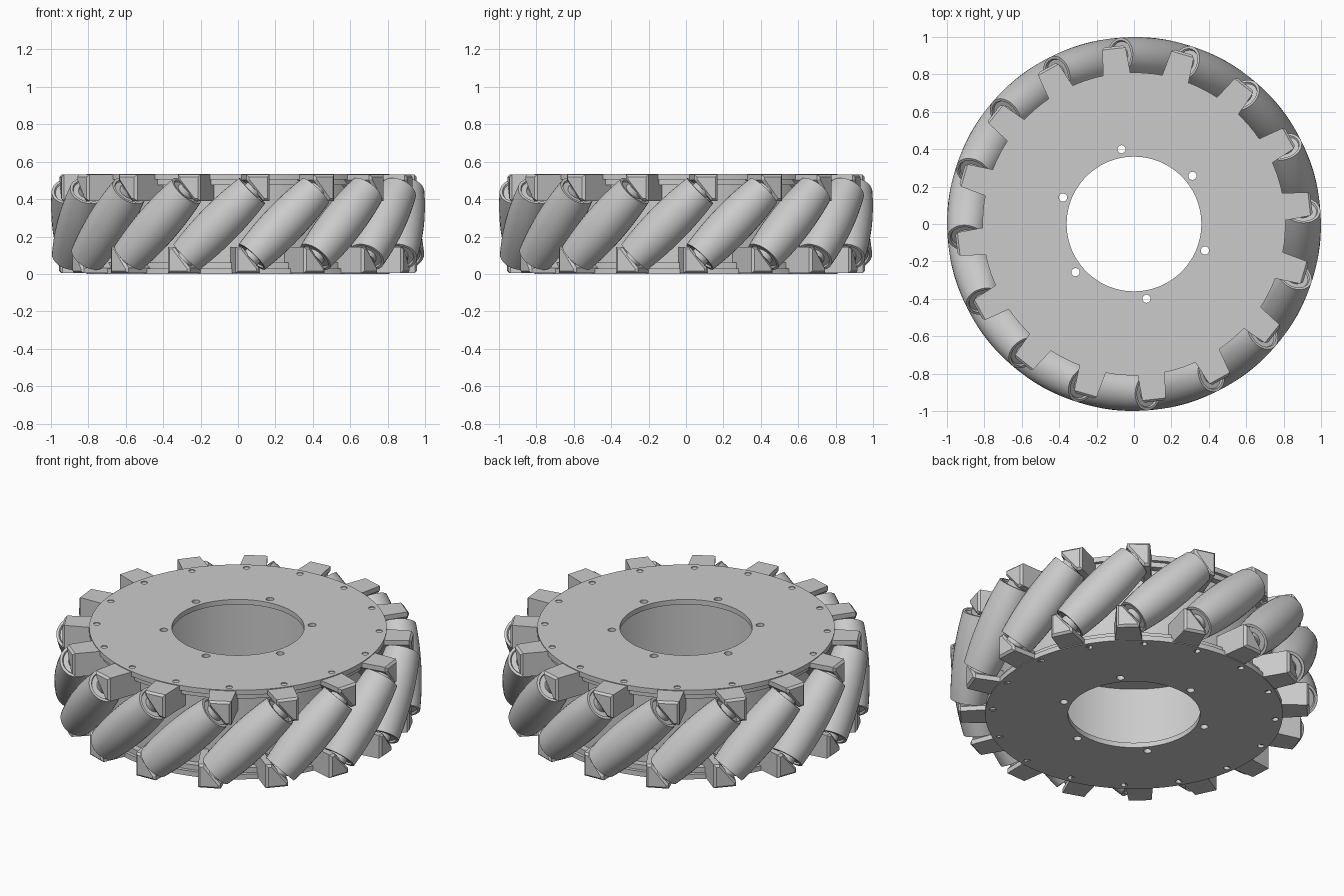
import bpy, bmesh, math
from mathutils import Matrix, Vector

cube = bpy.data.objects.get("Cube")
if cube:
    bpy.data.objects.remove(cube, do_unlink=True)

HEIGHT = 0.535
MID = HEIGHT / 2
COUNT = 16
STEP = 2 * math.pi / COUNT
FIRST = math.radians(-96.5)       # angle of the first roller
LUG_OFFSET = math.radians(12.9)   # lug angle relative to its roller
RC = 0.885                        # roller centre distance

grey = bpy.data.materials.new("plain_grey")
grey.use_nodes = True
color = (0.6, 0.6, 0.6, 1)
grey.diffuse_color = color
grey.node_tree.nodes["Principled BSDF"].inputs["Base Color"].default_value = color


def make_object(name, bm, smooth=False):
    bmesh.ops.recalc_face_normals(bm, faces=bm.faces[:])
    mesh = bpy.data.meshes.new(name)
    bm.to_mesh(mesh)
    bm.free()
    mesh.materials.append(grey)
    obj = bpy.data.objects.new(name, mesh)
    bpy.context.collection.objects.link(obj)
    if smooth:
        smooth_object(obj)
    return obj


def smooth_object(obj):
    bpy.ops.object.select_all(action='DESELECT')
    obj.select_set(True)
    bpy.context.view_layer.objects.active = obj
    bpy.ops.object.shade_smooth_by_angle(angle=math.radians(30))


def lathe(profile, steps, closed):
    """Spin a list of (radius, height) points around z."""
    bm = bmesh.new()
    verts = [bm.verts.new((r, 0, z)) for r, z in profile]
    edges = [bm.edges.new(pair) for pair in zip(verts, verts[1:])]
    if closed:
        edges.append(bm.edges.new((verts[-1], verts[0])))
    bmesh.ops.spin(bm, geom=verts + edges, cent=(0, 0, 0), axis=(0, 0, 1),
                   angle=2 * math.pi, steps=steps, use_duplicate=False)
    bmesh.ops.remove_doubles(bm, verts=bm.verts[:], dist=1e-5)
    return bm


# Hollow hub between the plates
low, high = 0.03, HEIGHT - 0.03
hub = [(0.6, low), (0.79, low), (0.79, 0.06), (0.75, 0.06),
       (0.75, HEIGHT - 0.06), (0.79, HEIGHT - 0.06), (0.79, high), (0.6, high)]
make_object("hub", lathe(hub, 96, True), smooth=True)


# Side plates with two rings of bolt holes
def bolt_cutter():
    bm = bmesh.new()
    for count, first, dist, radius in ((COUNT, 9, 0.77, 0.018), (6, 39.5, 0.405, 0.022)):
        for i in range(count):
            a = math.radians(first) + i * 2 * math.pi / count
            spot = Vector((dist * math.cos(a), dist * math.sin(a), MID))
            bmesh.ops.create_cone(bm, cap_ends=True, segments=16, radius1=radius,
                                  radius2=radius, depth=1,
                                  matrix=Matrix.Translation(spot))
    return make_object("bolt_cutter", bm)


cutter = bolt_cutter()
cutter.hide_render = True
for name, z0, z1 in (("bottom_plate", 0, low), ("top_plate", high, HEIGHT)):
    plate = make_object(name, lathe([(0.36, z0), (0.81, z0), (0.81, z1), (0.36, z1)], 96, True))
    mod = plate.modifiers.new("bolt_holes", 'BOOLEAN')
    mod.operation = 'DIFFERENCE'
    mod.solver = 'EXACT'
    mod.object = cutter
    bpy.context.view_layer.objects.active = plate
    bpy.ops.object.modifier_apply(modifier=mod.name)
    smooth_object(plate)
bpy.data.objects.remove(cutter, do_unlink=True)


# Barrel roller whose bulge follows the wheel's outer circle
def roller_mesh():
    half = 0.25
    profile = [(0, -half - 0.02), (0.05, -half - 0.02), (0.05, -half + 0.01),
               (0.078, -half + 0.01), (0.083, -half)]
    for i in range(13):
        t = half * (i / 6 - 1)
        profile.append((1 - math.sqrt(RC ** 2 + t * t / 2), t))
    profile += [(r, -z) for r, z in reversed(profile[:5])]
    return make_object("roller_1", lathe(profile, 32, False), smooth=True)


# Tapered lug with one slanted side that faces a roller end
def lug_mesh():
    bm = bmesh.new()
    outline = [(-0.07, 0.263), (0.075, 0.263), (0.075, 0.123), (0.035, 0.123), (-0.07, 0.235)]
    inner = [bm.verts.new((0.72, y * 1.1, z)) for y, z in outline]
    outer = [bm.verts.new((0.955, y * 0.85, z)) for y, z in outline]
    bm.faces.new(inner)
    bm.faces.new(outer)
    for i in range(len(outline)):
        j = (i + 1) % len(outline)
        bm.faces.new((inner[i], inner[j], outer[j], outer[i]))
    bmesh.ops.recalc_face_normals(bm, faces=bm.faces[:])
    rim = [e for e in bm.edges if all(v.co.x > 0.9 for v in e.verts)]
    bmesh.ops.bevel(bm, geom=rim, offset=0.012, segments=1, affect='EDGES')
    return make_object("top_lug_1", bm)


def ring_copies(first_obj, label, angle, local):
    for i in range(COUNT):
        obj = first_obj
        if i:
            obj = bpy.data.objects.new(f"{label}_{i + 1}", first_obj.data)
            bpy.context.collection.objects.link(obj)
        obj.matrix_world = (Matrix.Translation((0, 0, MID))
                            @ Matrix.Rotation(angle + i * STEP, 4, 'Z') @ local)


tilt = Matrix.Translation((RC, 0, 0)) @ Matrix.Rotation(math.radians(-45), 4, 'X')
ring_copies(roller_mesh(), "roller", FIRST, tilt)

top_lug = lug_mesh()
bottom_lug = bpy.data.objects.new("bottom_lug_1", top_lug.data)
bpy.context.collection.objects.link(bottom_lug)
ring_copies(top_lug, "top_lug", FIRST + LUG_OFFSET, Matrix.Identity(4))
ring_copies(bottom_lug, "bottom_lug", FIRST - LUG_OFFSET, Matrix.Rotation(math.pi, 4, 'X'))
